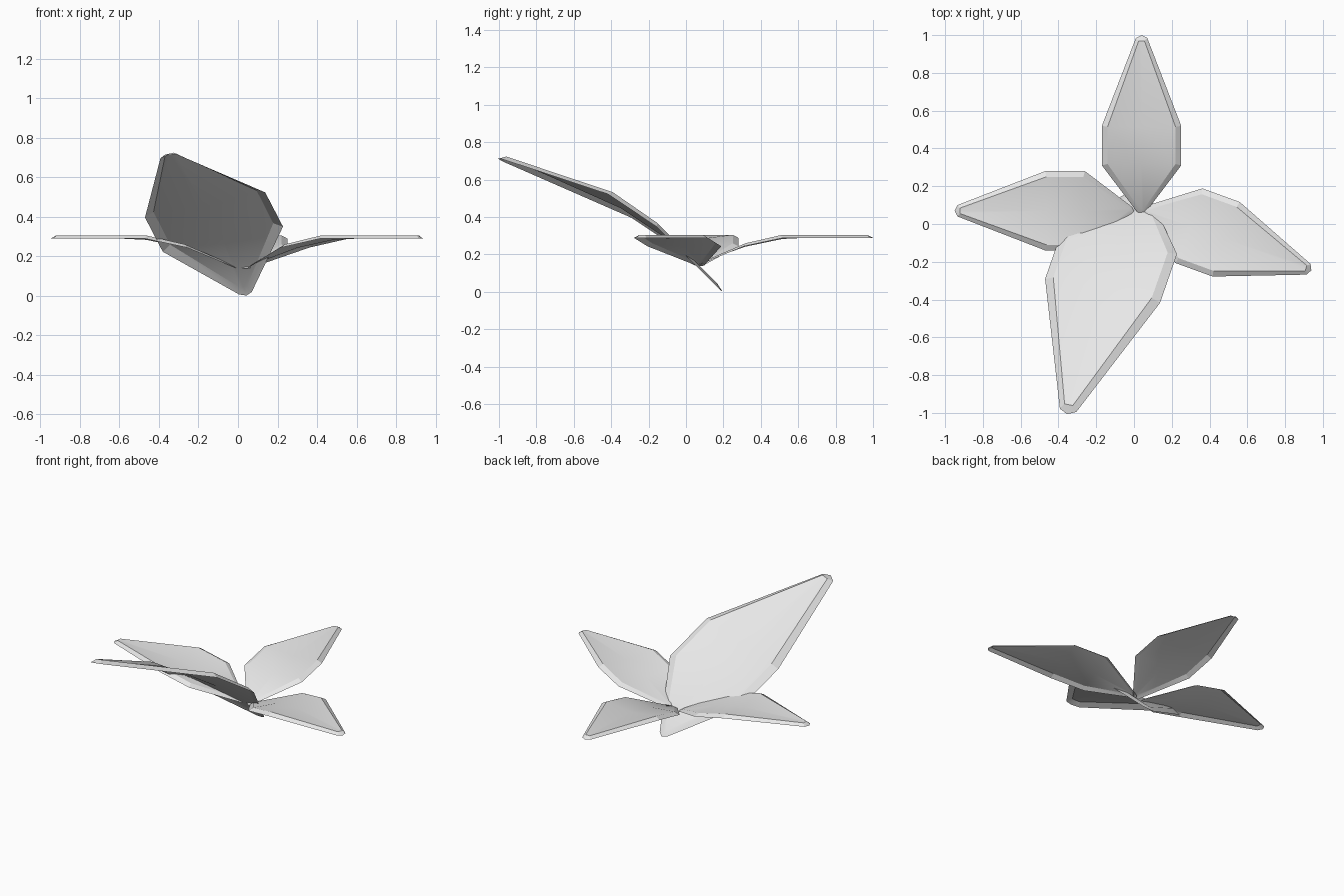
import bpy, bmesh
from math import radians
from mathutils import Matrix, Vector

cube = bpy.data.objects.get("Cube")
if cube:
    bpy.data.objects.remove(cube, do_unlink=True)

# Single pale grey colour
grey = bpy.data.materials.new("pale_grey")
grey.use_nodes = True
grey.diffuse_color = (0.8, 0.8, 0.8, 1)
grey.node_tree.nodes["Principled BSDF"].inputs["Base Color"].default_value = (0.8, 0.8, 0.8, 1)

DROP = 0.016    # how far the rim turns down
# Stations: outer u, outer half width, inner u, inner half width, height, midrib dip
STATIONS = [
    (0.012, 0.022, 0.03, 0.012, 0.012, 0.0),
    (0.26, 0.21, 0.268, 0.18, 0.115, 0.018),
    (0.47, 0.21, 0.464, 0.18, 0.16, 0.022),
    (0.935, 0.03, 0.92, 0.015, 0.16, 0.0),
]


def leaf(name, frame):
    """Cupped leaf along local x, with a flared rim around its outline."""
    bm = bmesh.new()
    rows = []
    for uo, wo, ui, wi, z, dip in STATIONS:
        points = [(uo, -wo, z - DROP), (ui, -wi, z), (ui, 0, z - dip),
                  (ui, wi, z), (uo, wo, z - DROP)]
        rows.append([bm.verts.new(p) for p in points])
    root = bm.verts.new((0, 0, -0.008))
    tip = bm.verts.new((0.95, 0, 0.16 - DROP))
    # Blade and side rims
    for a, b in zip(rows, rows[1:]):
        for c in range(4):
            bm.faces.new((a[c], b[c], b[c + 1], a[c + 1]))
    # Rim round both ends
    first, last = rows[0], rows[-1]
    bm.faces.new((last[0], tip, last[2], last[1]))
    bm.faces.new((last[2], tip, last[4], last[3]))
    bm.faces.new((root, first[0], first[1], first[2]))
    bm.faces.new((root, first[2], first[3], first[4]))
    mesh = bpy.data.meshes.new(name)
    bm.transform(frame)
    bm.to_mesh(mesh)
    bm.free()
    mesh.materials.append(grey)
    obj = bpy.data.objects.new(name, mesh)
    bpy.context.collection.objects.link(obj)
    bpy.ops.object.select_all(action="DESELECT")
    obj.select_set(True)
    bpy.context.view_layer.objects.active = obj
    bpy.ops.object.shade_smooth_by_angle(angle=radians(21))


# Three small level leaves
for name, x, y, turn in (("back_leaf", 0.04, 0.05, 90),
                         ("right_leaf", 0.0, 0.07, 180),
                         ("left_leaf", 0.046, 0.08, -20)):
    leaf(name, Matrix.Translation((x, y, 0.145)) @ Matrix.Rotation(radians(turn), 4, "Z"))

# Large front leaf, tilted upward
along = Vector((-0.26, -0.9, 0.35)).normalized()
across = Vector((0.958, -0.2, 0.2))
up = along.cross(across).normalized()
across = up.cross(along)
axes = Matrix((along, across, up)).transposed().to_4x4()
leaf("front_leaf", Matrix.Translation((0.042, 0.2, 0.012)) @ axes @ Matrix.Scale(1.51, 4))
